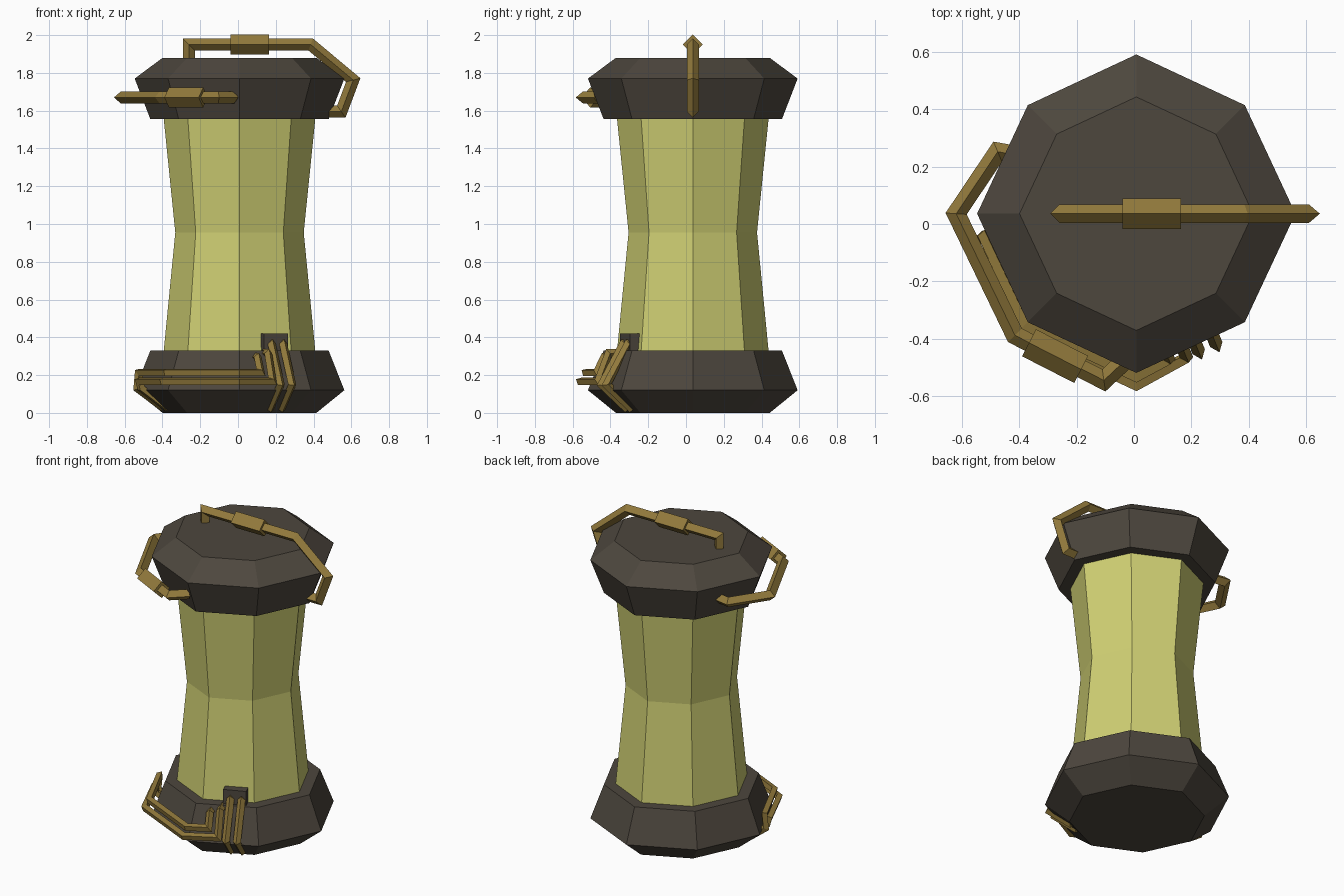
import bpy, bmesh
from math import sin, cos, radians
from mathutils import Vector

if "Cube" in bpy.data.objects:
    bpy.data.objects.remove(bpy.data.objects["Cube"])

CX, CY = 0.008, 0.036      # centre of the octagonal body
DIAG = 0.964               # diagonal corners sit slightly further in


def material(name, rgb):
    m = bpy.data.materials.new(name)
    m.diffuse_color = (*rgb, 1)
    m.use_nodes = True
    m.node_tree.nodes["Principled BSDF"].inputs["Base Color"].default_value = m.diffuse_color
    return m


DARK = material("dark_metal", (0.075, 0.063, 0.048))
BRASS = material("brass", (0.29, 0.195, 0.045))
GLASS = material("yellow_glass", (0.62, 0.62, 0.17))


def finish(name, bm, mat):
    bmesh.ops.recalc_face_normals(bm, faces=bm.faces[:])
    me = bpy.data.meshes.new(name)
    bm.to_mesh(me)
    bm.free()
    me.materials.append(mat)
    ob = bpy.data.objects.new(name, me)
    bpy.context.collection.objects.link(ob)
    return ob


def skin(name, rings, mat):
    """Join equal rings of points into a closed, capped solid."""
    bm = bmesh.new()
    rows = [[bm.verts.new(p) for p in ring] for ring in rings]
    n = len(rows[0])
    for a, b in zip(rows, rows[1:]):
        for i in range(n):
            j = (i + 1) % n
            bm.faces.new((a[i], a[j], b[j], b[i]))
    bm.faces.new(rows[0][::-1])
    bm.faces.new(rows[-1])
    return finish(name, bm, mat)


def corner(k, r, z):
    """Point on octagon corner k (45 degree steps)."""
    r *= DIAG if k % 2 else 1
    a = radians(45 * k)
    return Vector((CX + r * cos(a), CY + r * sin(a), z))


def octagon(name, profile, mat):
    return skin(name, [[corner(k, r, z) for k in range(8)] for r, z in profile], mat)


def on_face(angle, d, s, z):
    """Point at distance d along a side's normal and s across that side."""
    a = radians(angle)
    return Vector((CX + d * cos(a) - s * sin(a), CY + d * sin(a) + s * cos(a), z))


def rod(name, pts, r, up, mat=BRASS):
    """Diamond section swept along a path with mitred bends."""
    pts = [Vector(p) for p in pts]
    dirs = [(b - a).normalized() for a, b in zip(pts, pts[1:])]
    side = dirs[0].cross(Vector(up)).normalized()
    up = side.cross(dirs[0]).normalized()
    ring = [pts[0] + v * r for v in (up, side, -up, -side)]
    rings = [ring]
    for i, d in enumerate(dirs):
        nxt = dirs[min(i + 1, len(dirs) - 1)]
        n = (d + nxt).normalized()
        ring = [p + d * ((pts[i + 1] - p).dot(n) / d.dot(n)) for p in ring]
        rings.append(ring)
    return skin(name, rings, mat)


# Base, waisted container and lid
octagon("base", [(0.407, 0), (0.555, 0.12), (0.472, 0.33)], DARK)
octagon("container", [(0.402, 0.32), (0.34, 0.955), (0.402, 1.565)], GLASS)
octagon("lid", [(0.472, 1.555), (0.555, 1.77), (0.407, 1.88)], DARK)

# Handle over the lid, with its grip
rod("top_handle", [(-0.26, CY, 1.86), (-0.26, CY, 1.95), (0.385, CY, 1.95),
                   (0.61, CY, 1.762), (0.547, CY, 1.595), (0.45, CY, 1.595)], 0.032, (0, 1, 0))
rod("top_grip", [(-0.04, CY, 1.95), (0.163, CY, 1.95)], 0.053, (0, 1, 0))

# Handle around the side of the lid, with its grip
Z = 1.67
rod("side_handle", [(-0.38, 0.235, Z), (-0.475, 0.252, Z), (-0.62, 0.036, Z),
                    (-0.415, -0.388, Z), (-0.105, -0.545, Z), (-0.02, -0.465, Z)], 0.032, (0, 0, 1))
rod("side_grip", [(-0.366, -0.414, Z), (-0.184, -0.507, Z)], 0.053, (0, 0, 1))

# Bracket on the front right side
FR, LF = -67.5, -157.5
bm = bmesh.new()
bmesh.ops.create_cube(bm, size=1)
for v in bm.verts:
    v.co = on_face(FR, 0.37 + v.co.x * 0.07, 0.042 + v.co.y * 0.136, 0.365 + v.co.z * 0.11)
finish("pipe_bracket", bm, DARK)

# Two pipes running from the bracket down under the base
for i, s in enumerate((0.017, 0.083)):
    path = [(0.36, 0.365), (0.405, 0.365), (0.528, 0.15), (0.38, 0.02)]
    rod(f"drop_pipe_{i + 1}", [on_face(FR, d, s, z) for d, z in path],
        0.023, on_face(FR, 0, 1, 0) - on_face(FR, 0, 0, 0))

# Two pipes wrapping the front left corners of the base
for i, (z, r, d, s0, s1, top) in enumerate(((0.215, 0.568, 0.512, -0.09, -0.13, 0.295),
                                            (0.168, 0.597, 0.53, -0.03, -0.08, 0.315))):
    rod(f"wrap_pipe_{i + 1}", [
        on_face(FR, 0.40, s0, top), on_face(FR, 0.47, s0, top), on_face(FR, d, s0, z),
        corner(6, r, z), corner(5, r, z),
        on_face(LF, d + 0.01, s1, z), on_face(LF, 0.53, s1, 0.13), on_face(LF, 0.38, s1, 0.025),
    ], 0.022, on_face(FR, 0, 1, 0) - on_face(FR, 0, 0, 0))
